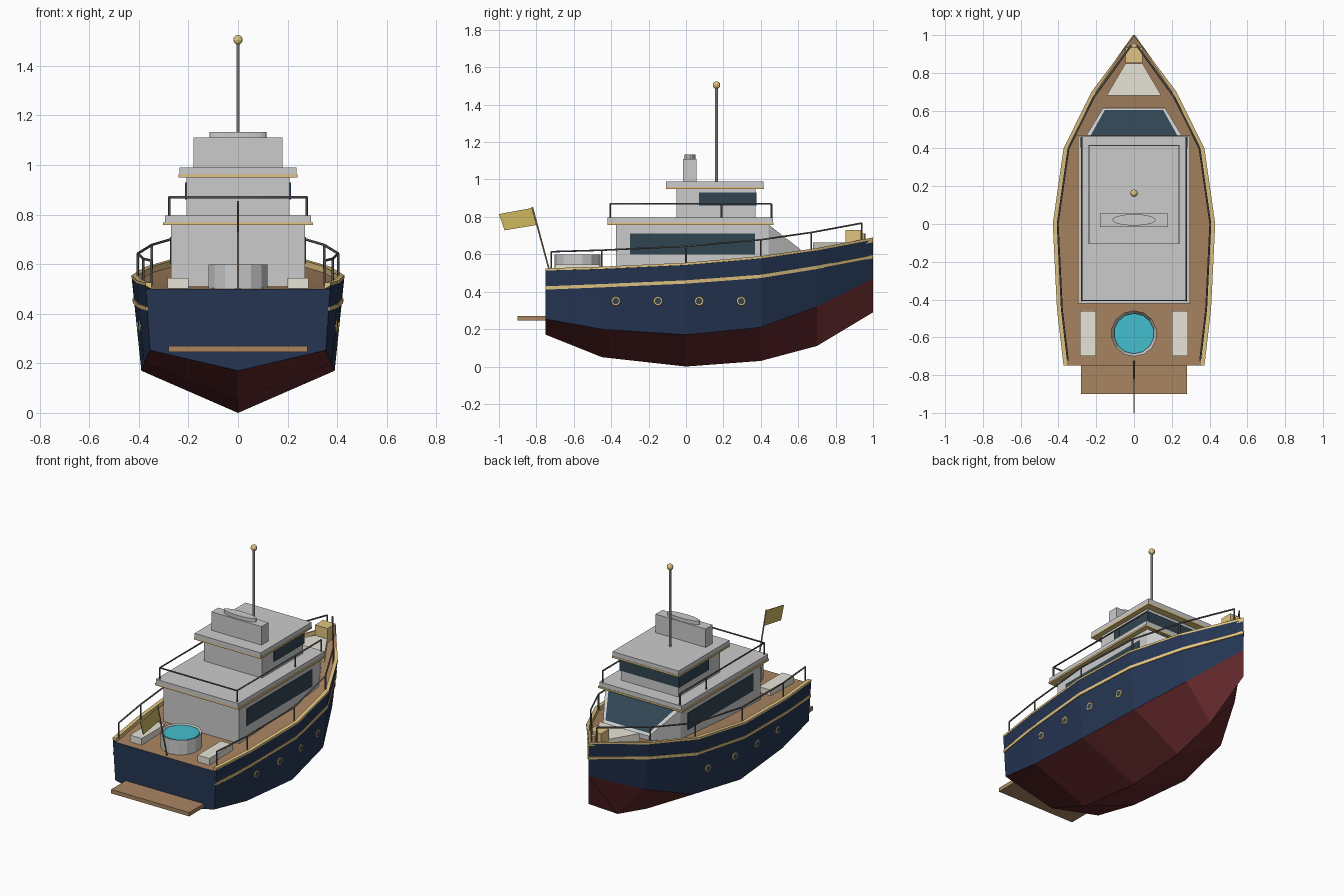
import bpy, bmesh, math
from mathutils import Vector

if "Cube" in bpy.data.objects:
    bpy.data.objects.remove(bpy.data.objects["Cube"])


def mat(name, r, g, b):
    m = bpy.data.materials.new(name)
    m.diffuse_color = (r, g, b, 1)
    m.use_nodes = True
    m.node_tree.nodes["Principled BSDF"].inputs["Base Color"].default_value = m.diffuse_color
    return m


NAVY = mat("navy", .018, .035, .085)
RED = mat("antifoul_red", .13, .022, .025)
GOLD = mat("gold", .76, .55, .22)
WOOD = mat("teak", .40, .235, .12)
GLASS = mat("dark_glass", .03, .06, .085)
WATER = mat("water", .06, .52, .62)
CREAM = mat("cushion", .80, .77, .68)
METAL = mat("rail_metal", .12, .12, .13)
FLAG = mat("flag_cloth", .62, .48, .12)


def mesh(name, verts, faces, material=None, mirror=False):
    bm = bmesh.new()
    vs = [bm.verts.new(v) for v in verts]
    for f in faces:
        bm.faces.new([vs[i] for i in f])
    bmesh.ops.recalc_face_normals(bm, faces=bm.faces)
    me = bpy.data.meshes.new(name)
    bm.to_mesh(me)
    bm.free()
    ob = bpy.data.objects.new(name, me)
    bpy.context.collection.objects.link(ob)
    if material:
        me.materials.append(material)
    if mirror:
        ob.modifiers.new("mirror", 'MIRROR')
    return ob


def loft(name, sections, material, closed=False):
    """Skin one half of the boat through its sections, then mirror it."""
    n = len(sections[0])
    verts = [p for s in sections for p in s]
    faces = [(k * n + i, k * n + (i + 1) % n, (k + 1) * n + (i + 1) % n, (k + 1) * n + i)
             for k in range(len(sections) - 1) for i in range(n if closed else n - 1)]
    if closed:
        faces.append(tuple(range(n)))
    return mesh(name, verts, faces, material, True)


def box(name, x0, x1, y0, y1, z0, z1, material=None, mirror=False):
    v = [(x, y, z) for x in (x0, x1) for y in (y0, y1) for z in (z0, z1)]
    f = [(0, 1, 3, 2), (4, 6, 7, 5), (0, 4, 5, 1), (2, 3, 7, 6), (0, 2, 6, 4), (1, 5, 7, 3)]
    return mesh(name, v, f, material, mirror)


def cyl(name, loc, r, h, sides, material=None, rot=(0, 0, 0), scale=(1, 1, 1)):
    bpy.ops.mesh.primitive_cylinder_add(vertices=sides, radius=r, depth=h, location=loc, rotation=rot)
    ob = bpy.context.object
    ob.name, ob.scale = name, scale
    if material:
        ob.data.materials.append(material)
    return ob


def tubes(name, paths, r, material):
    cu = bpy.data.curves.new(name, 'CURVE')
    cu.dimensions = '3D'
    cu.bevel_depth, cu.bevel_resolution, cu.use_fill_caps = r, 1, True
    for path in paths:
        sp = cu.splines.new('POLY')
        sp.points.add(len(path) - 1)
        for p, q in zip(sp.points, path):
            p.co = (*q, 1)
    ob = bpy.data.objects.new(name, cu)
    bpy.context.collection.objects.link(ob)
    cu.materials.append(material)


# Hull stations: y, keel z, chine x, chine z, sheer x, sheer z, stripe z
ST = [(-.75, .17, .355, .253, .373, .525, .42),
      (-.45, .05, .378, .20, .408, .534, .432),
      (0, .0, .39, .17, .43, .555, .452),
      (.4, .03, .33, .21, .373, .59, .482),
      (.7, .11, .185, .32, .225, .633, .53),
      (1, .29, 0, .47, 0, .69, .587)]


def station(y):
    for a, b in zip(ST, ST[1:]):
        if y <= b[0]:
            t = (y - a[0]) / (b[0] - a[0])
            return [p + (q - p) * t for p, q in zip(a, b)]


def side_x(s, z):
    return s[2] + (s[4] - s[2]) * (z - s[3]) / (s[5] - s[3])


# Hull shell, transom, deck
loft("hull_bottom", [[(0, s[0], s[1]), (s[2], s[0], s[3])] for s in ST], RED)
loft("hull_sides", [[(s[2], s[0], s[3]), (s[4], s[0], s[5])] for s in ST], NAVY)
mesh("transom", [(0, -.75, .17), (.355, -.75, .253), (.371, -.75, .50), (0, -.75, .50)],
     [(0, 1, 2, 3)], NAVY, True)
loft("deck", [[(0, s[0], s[5] - .025), (max(s[4] - .02, 0), s[0], s[5] - .025)] for s in ST], WOOD)

# Cap rail on the bulwark and gold sheer stripe
loft("cap_rail", [[(s[4], s[0], s[5] - .012), (s[4], s[0], s[5]),
                   (max(s[4] - .025, 0), s[0], s[5]), (max(s[4] - .025, 0), s[0], s[5] - .026)]
                  for s in ST], GOLD, True)
loft("sheer_stripe", [[(max(side_x(s, s[6]) + dx, 0), s[0], s[6] + dz)
                       for dx, dz in ((-.008, -.009), (.005, -.009), (.006, .009), (-.008, .009))]
                      for s in ST], GOLD, True)

# Portholes
for y in (-.375, -.15, .07, .295):
    for sgn in (-1, 1):
        x = sgn * side_x(station(y), .35)
        bpy.ops.mesh.primitive_torus_add(location=(x, y, .35), rotation=(0, math.pi / 2, 0),
                                         major_radius=.02, minor_radius=.006,
                                         major_segments=12, minor_segments=6)
        bpy.context.object.name = "porthole_ring"
        bpy.context.object.data.materials.append(GOLD)
        cyl("porthole_glass", (x, y, .35), .019, .01, 12, GLASS, (0, math.pi / 2, 0))

# Swim platform
box("swim_platform", -.28, .28, -.9, -.745, .245, .27, WOOD)

# Main house with raked front and windows
box("main_house", -.27, .27, -.375, .44, .5, .765)
mesh("house_front", [(.27, .44, .5), (-.27, .44, .5), (-.27, .44, .76), (.27, .44, .76),
                     (.165, .613, .5), (-.165, .613, .5), (-.165, .613, .625), (.165, .613, .625)],
     [(0, 1, 2, 3), (4, 7, 6, 5), (3, 2, 6, 7), (0, 3, 7, 4), (1, 5, 6, 2), (0, 4, 5, 1)])
mesh("windshield", [(.237, .455, .755), (-.237, .455, .755), (-.155, .603, .638), (.155, .603, .638)],
     [(0, 1, 2, 3)], GLASS)
box("side_window", .265, .274, -.3, .37, .60, .71, GLASS, True)
box("main_roof_trim", -.302, .302, -.42, .468, .757, .768, GOLD)
box("main_roof", -.295, .295, -.42, .465, .766, .797)

# Pilot house
box("pilot_house", -.207, .207, -.05, .372, .79, .955)
box("pilot_window_band", -.213, .213, .07, .378, .86, .93, GLASS)
box("pilot_roof_trim", -.24, .24, -.107, .417, .95, .961, GOLD)
box("pilot_roof", -.237, .237, -.107, .415, .959, .99)

# Funnel and mast
box("funnel", -.18, .18, -.015, .055, .985, 1.11)
cyl("funnel_cap", (0, .022, 1.12), 1, .025, 20, scale=(.115, .03, 1))
cyl("mast", (0, .163, 1.24), .007, .52, 8)
bpy.ops.mesh.primitive_uv_sphere_add(segments=10, ring_count=6, radius=.02, location=(0, .163, 1.505))
bpy.context.object.name = "mast_light"
bpy.context.object.data.materials.append(GOLD)

# Hot tub: outer wall drawn in to a recessed basin
tub = cyl("hot_tub", (0, -.58, .548), .122, .1, 14)
bm = bmesh.new()
bm.from_mesh(tub.data)
top = max(bm.faces, key=lambda f: f.calc_center_median().z)
bmesh.ops.inset_region(bm, faces=[top], thickness=.015)
bmesh.ops.translate(bm, verts=top.verts, vec=(0, 0, -.03))
bm.to_mesh(tub.data)
bm.free()
cyl("tub_water", (0, -.58, .585), .107, .014, 14, WATER)

# Stern benches and bow furniture
box("bench", .2, .285, -.7, -.46, .5, .545, CREAM, True)
mesh("bow_sunpad", [(x * s, y, z) for z in (.59, .663) for x, y, s in
                    ((.145, .68, -1), (.145, .68, 1), (.045, .85, 1), (.045, .85, -1))],
     [(0, 1, 2, 3), (4, 5, 6, 7), (0, 1, 5, 4), (1, 2, 6, 5), (2, 3, 7, 6), (3, 0, 4, 7)], CREAM)
box("bow_locker", -.045, .045, .852, .935, .63, .73, GOLD)
cyl("bow_post", (0, .945, .69), .014, .045, 8, GOLD)

# Deck rails along both sides
paths = []
for sgn in (-1, 1):
    pts = []
    for y in (-.72, -.45, 0, .4, .67, .94):
        s = station(y)
        pts.append(Vector((sgn * max(s[4] - .026, .015), y, s[5] + .088)))
        paths.append([pts[-1] - Vector((0, 0, .1)), pts[-1]])
    paths.append(pts)
tubes("deck_rail", paths, .005, METAL)

# Roof rail: sides and stern
X, Z = .277, .87
paths = [[(-X, .457, Z), (-X, -.405, Z), (X, -.405, Z), (X, .457, Z)]]
paths += [[(x, y, .79), (x, y, Z)] for x in (-X, X) for y in (-.405, .19, .457)]
tubes("roof_rail", paths, .005, METAL)

# Ensign staff and flag
tubes("flag_staff", [[(0, -.727, .5), (0, -.822, .853)]], .005, WOOD)
box_flag = mesh("flag", [(0, -1, .815), (0, -.822, .848), (0, -.797, .757), (0, -.97, .728)],
                [(0, 1, 2, 3)], FLAG)
sol = box_flag.modifiers.new("thickness", 'SOLIDIFY')
sol.thickness, sol.offset = .005, 0
